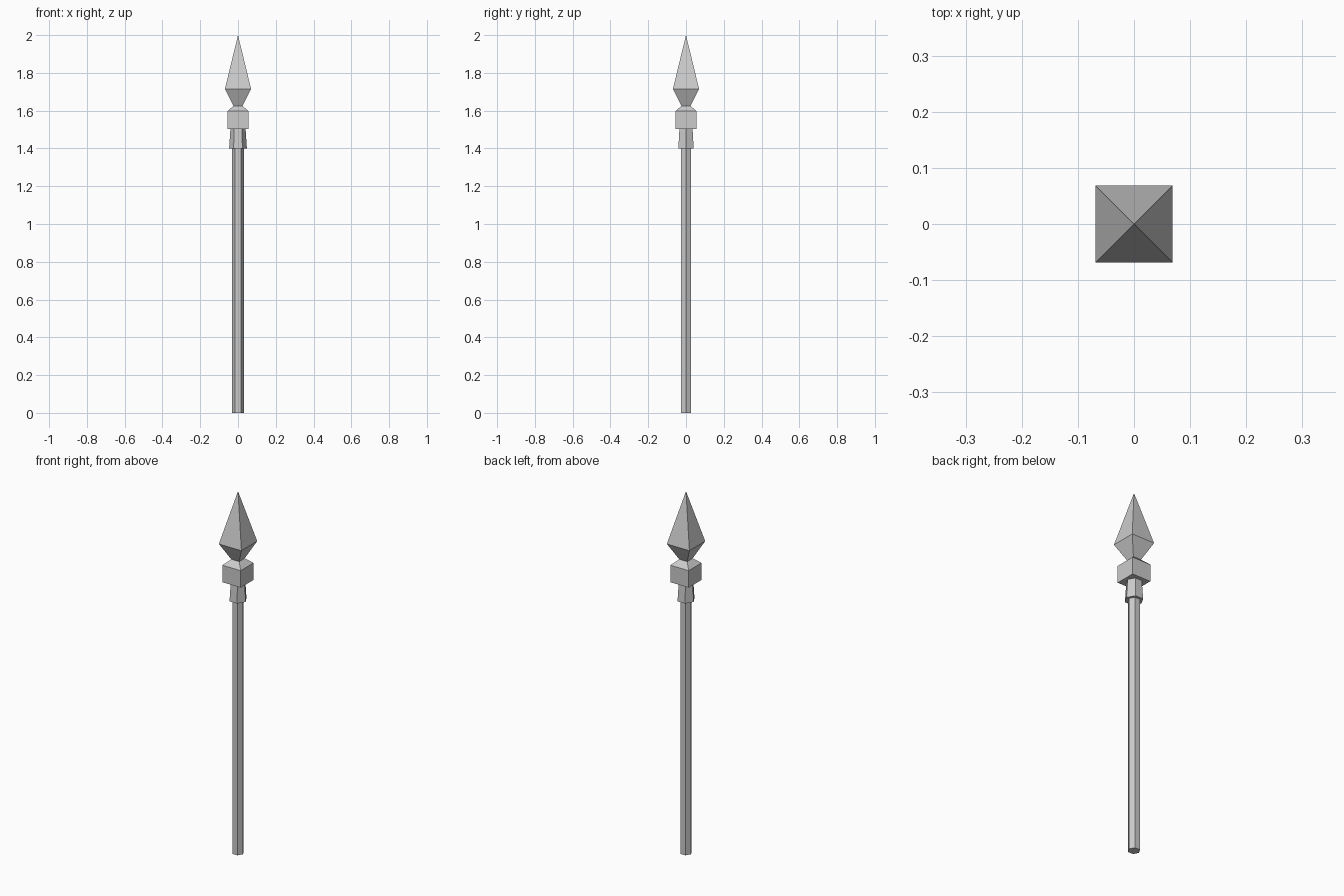
import bpy, bmesh
from math import cos, sin, pi, sqrt

if "Cube" in bpy.data.objects:
    bpy.data.objects.remove(bpy.data.objects["Cube"])


def lathe(name, sides, profile, turn=0.0):
    """Stack flat-sided rings of (radius, z); radius 0 makes a point."""
    bm = bmesh.new()
    rings = []
    for r, z in profile:
        n = sides if r > 0 else 1
        rings.append([bm.verts.new((r * cos(turn + 2 * pi * i / sides),
                                    r * sin(turn + 2 * pi * i / sides), z))
                      for i in range(n)])
    for a, b in zip(rings, rings[1:]):
        for i in range(sides):
            j = (i + 1) % sides
            if len(b) == 1:
                bm.faces.new((a[i], a[j], b[0]))
            else:
                bm.faces.new((a[i], a[j], b[j], b[i]))
    for ring in (rings[0], rings[-1]):
        if len(ring) > 2:
            bm.faces.new(ring)
    bmesh.ops.recalc_face_normals(bm, faces=bm.faces)
    mesh = bpy.data.meshes.new(name)
    bm.to_mesh(mesh)
    bm.free()
    obj = bpy.data.objects.new(name, mesh)
    bpy.context.collection.objects.link(obj)
    return obj


def square(name, profile):
    """Square sections given by half width."""
    return lathe(name, 4, [(w * sqrt(2), z) for w, z in profile], pi / 4)


# Hexagonal pole
lathe("shaft", 6, [(0.031, 0), (0.031, 1.41)])

# Flared hexagonal socket
lathe("socket", 6, [(0.047, 1.40), (0.040, 1.505)])

# Square block, pinched neck and pyramid blade
square("spear_head", [(0.056, 1.503), (0.056, 1.597), (0.024, 1.626),
                      (0.069, 1.716), (0, 2.0)])
